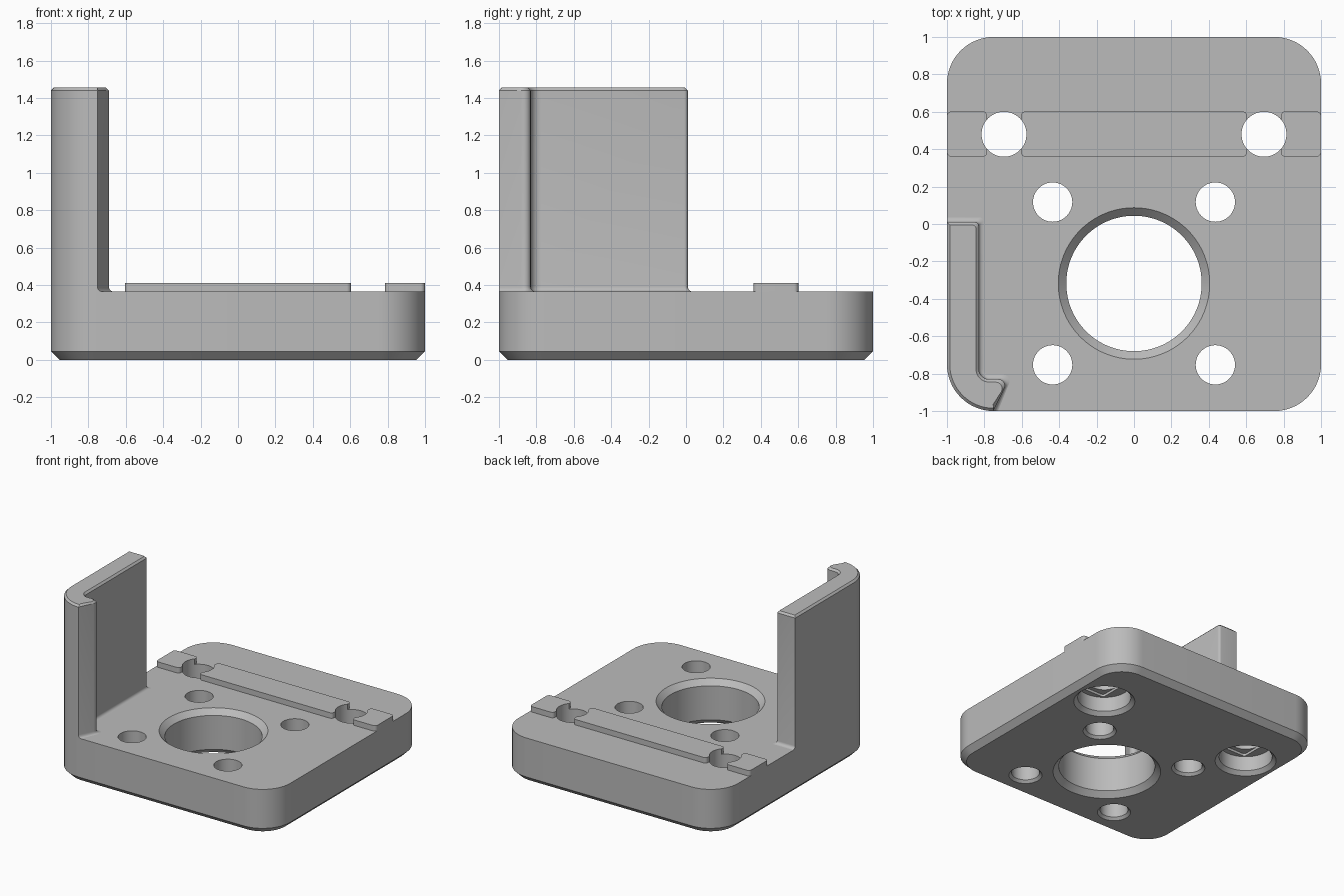
import bpy, bmesh
from math import cos, sin, pi, radians
from mathutils import Vector

if "Cube" in bpy.data.objects:
    bpy.data.objects.remove(bpy.data.objects["Cube"], do_unlink=True)

grey = bpy.data.materials.new("plain grey")
grey.use_nodes = True
colour = (0.5, 0.5, 0.5, 1)
grey.diffuse_color = colour
grey.node_tree.nodes["Principled BSDF"].inputs["Base Color"].default_value = colour

DECK = 0.365      # top of the base plate
CORNER = 0.25     # plate corner radius


def arc(cx, cy, r, start, end, n=8):
    """Points along an arc, angles in degrees."""
    angles = [radians(start + (end - start) * i / n) for i in range(n + 1)]
    return [(cx + r * cos(a), cy + r * sin(a)) for a in angles]


def rounded(x0, x1, y0, y1, r, n=8):
    return (arc(x1 - r, y1 - r, r, 0, 90, n) + arc(x0 + r, y1 - r, r, 90, 180, n)
            + arc(x0 + r, y0 + r, r, 180, 270, n) + arc(x1 - r, y0 + r, r, 270, 360, n))


def loft(name, layers):
    """Skin a stack of (outline, height) layers and cap both ends."""
    bm = bmesh.new()
    rings = [[bm.verts.new((x, y, z)) for x, y in pts] for pts, z in layers]
    for low, high in zip(rings, rings[1:]):
        for i in range(len(low)):
            j = (i + 1) % len(low)
            bm.faces.new((low[i], low[j], high[j], high[i]))
    bm.faces.new(rings[0][::-1])
    bm.faces.new(rings[-1])
    bmesh.ops.recalc_face_normals(bm, faces=bm.faces)
    mesh = bpy.data.meshes.new(name)
    bm.to_mesh(mesh)
    bm.free()
    mesh.materials.append(grey)
    obj = bpy.data.objects.new(name, mesh)
    bpy.context.scene.collection.objects.link(obj)
    return obj


def bore(name, x, y, profile):
    """Round cutter from (radius, height) pairs."""
    obj = loft(name, [(arc(x, y, r, 0, 357.1875, 127), z) for r, z in profile])
    obj.hide_render = True
    return obj


def cut(obj, cutters):
    for c in cutters:
        mod = obj.modifiers.new("cut", 'BOOLEAN')
        mod.operation = 'DIFFERENCE'
        mod.solver = 'EXACT'
        mod.object = c
    bpy.context.view_layer.update()
    done = obj.evaluated_get(bpy.context.evaluated_depsgraph_get())
    obj.data = bpy.data.meshes.new_from_object(done)
    obj.modifiers.clear()


# Base plate with a chamfered underside
inset = 0.045
plate = loft("base_plate", [
    (rounded(-1 + inset, 1 - inset, -1 + inset, 1 - inset, CORNER - inset, 16), 0),
    (rounded(-1, 1, -1, 1, CORNER, 16), inset),
    (rounded(-1, 1, -1, 1, CORNER, 16), DECK)])

# Cutters for the centre bore, screw holes and counterbored mounting holes
cutters = [bore("centre_bore", 0, -0.318, [
    (0.425, -0.02), (0.362, 0.043), (0.362, DECK - 0.043), (0.425, DECK + 0.02)])]
for x in (-0.435, 0.435):
    for y in (-0.753, 0.117):
        cutters.append(bore("screw_hole", x, y, [
            (0.145, -0.02), (0.105, 0.02), (0.105, 0.5)]))
mounts = []
for x in (-0.695, 0.695):
    mounts.append(bore("mounting_hole", x, 0.48, [
        (0.25, -0.02), (0.2, 0.03), (0.2, 0.15), (0.12, 0.15), (0.12, 0.5)]))
    # shallow slot across the roof of the counterbore
    half = 0.155
    slot = loft("roof_slot", [(rounded(x - 0.12, x + 0.12, 0.48 - half, 0.48 + half, 0.02), z)
                              for z in (0.14, 0.17)])
    slot.hide_render = True
    cutters.append(slot)
cut(plate, cutters + mounts)

# Raised guide rail in three pieces, notched by the mounting holes
parts = [plate]
for name, x0, x1 in (("rail_right", -1, -0.785), ("rail_middle", -0.605, 0.605),
                     ("rail_left", 0.785, 1)):
    rail = loft(name, [(rounded(x0, x1, 0.36, 0.602, 0.025), z) for z in (DECK, 0.41)])
    cut(rail, mounts)
    parts.append(rail)


def wall_outline(flare, inset=0.0):
    """Hooked wall: flare moves the inner sides, inset the outer sides."""
    inner, back = -0.83 + flare, 0.01 + flare
    hook, r = -0.83 + flare, 0.055 - flare
    pts = arc(-1 + CORNER, -1 + CORNER, CORNER - inset, 180, 270, 16)
    pts += [(-0.752 + flare, -1 + inset)]
    pts += arc(-0.725 + flare, -0.865 + flare, 0.035, -30, 90, 6)
    pts += [(-0.725, hook)]
    pts += arc(inner + r, hook + r, r, 270, 180, 8)
    pts += arc(inner - 0.02, back - 0.02, 0.02, 0, 90, 4)
    pts += [(-1 + inset, back)]
    return pts


# Side wall with a filleted foot and a chamfered top
foot = 0.025
layers = []
for i in range(5):
    a = radians(90 * i / 4)
    layers.append((wall_outline(foot * (1 - sin(a))), DECK + foot * (1 - cos(a))))
layers += [(wall_outline(0), 1.44), (wall_outline(-0.015, 0.015), 1.455)]
parts.append(loft("side_wall", layers))

for c in set(cutters + mounts):
    bpy.data.objects.remove(c, do_unlink=True)

# Smooth the round surfaces, keep edges crisp
bpy.ops.object.select_all(action='DESELECT')
for p in parts:
    p.select_set(True)
bpy.context.view_layer.objects.active = plate
bpy.ops.object.shade_smooth_by_angle(angle=radians(30))
